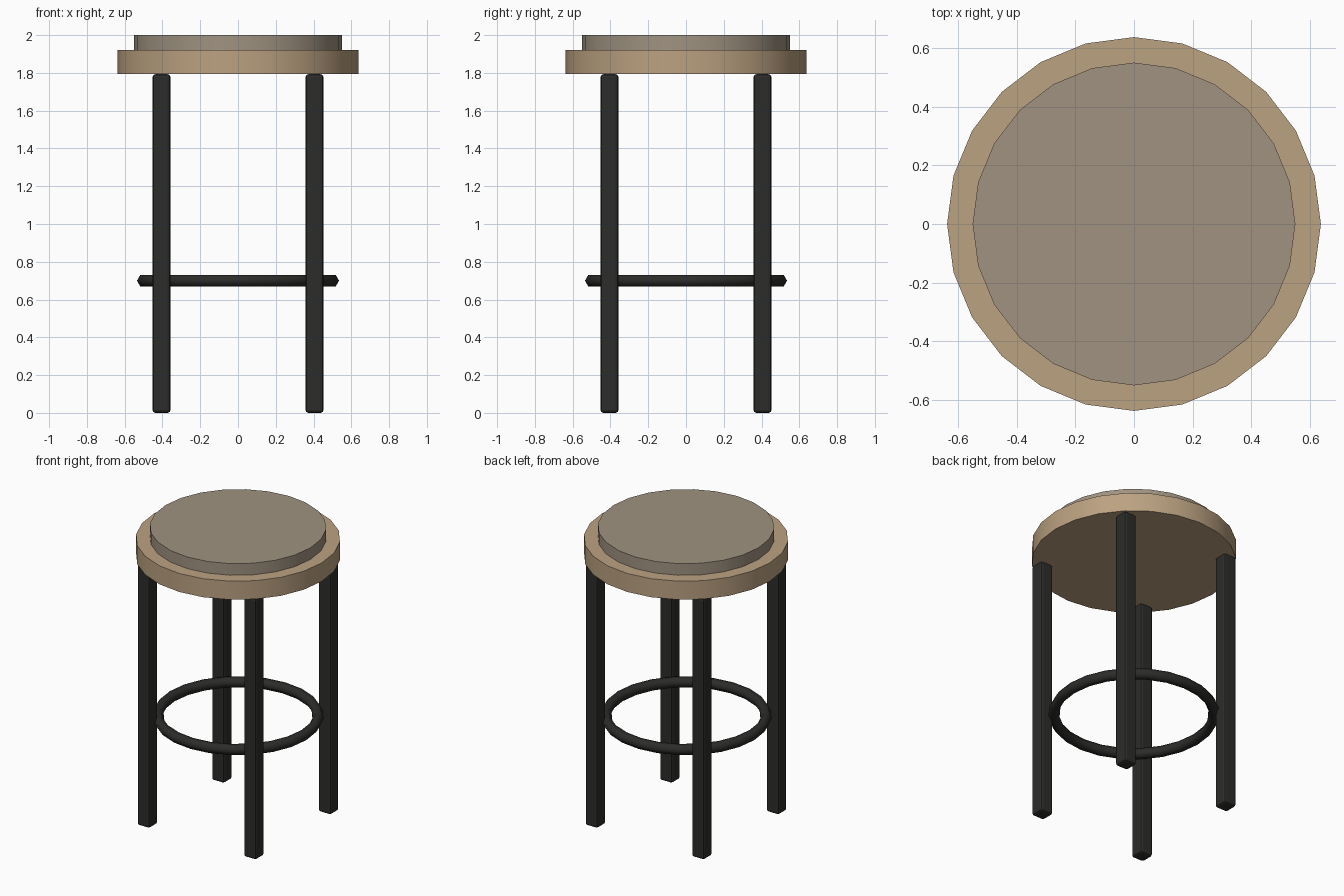
import bpy

if "Cube" in bpy.data.objects:
    bpy.data.objects.remove(bpy.data.objects["Cube"])


def material(name, rgb):
    mat = bpy.data.materials.new(name)
    mat.diffuse_color = (*rgb, 1)
    mat.use_nodes = True
    mat.node_tree.nodes["Principled BSDF"].inputs["Base Color"].default_value = mat.diffuse_color
    return mat


wood = material("light_wood", (0.50, 0.36, 0.22))
fabric = material("taupe_fabric", (0.35, 0.29, 0.22))
metal = material("black_metal", (0.025, 0.025, 0.023))


def finish(name, mat):
    obj = bpy.context.object
    obj.name = obj.data.name = name
    obj.data.materials.append(mat)
    return obj


def disc(name, radius, bottom, top, mat):
    bpy.ops.mesh.primitive_cylinder_add(vertices=24, radius=radius, depth=top - bottom,
                                        location=(0, 0, (top + bottom) / 2))
    finish(name, mat)
    bpy.ops.object.shade_smooth_by_angle()


# Round wooden seat with a thinner cushion on top
disc("seat", 0.637, 1.793, 1.92, wood)
disc("cushion", 0.55, 1.92, 2.0, fabric)

# Four square legs with softened edges
LEG_H, LEG_W, LEG_POS = 1.793, 0.095, 0.405
for end, sy in (("front", -1), ("back", 1)):
    for side, sx in (("left", -1), ("right", 1)):
        bpy.ops.mesh.primitive_cube_add(size=1, location=(sx * LEG_POS, sy * LEG_POS, LEG_H / 2))
        leg = finish(f"{end}_{side}_leg", metal)
        for v in leg.data.vertices:
            v.co.x *= LEG_W
            v.co.y *= LEG_W
            v.co.z *= LEG_H
        bevel = leg.modifiers.new("soft_edges", 'BEVEL')
        bevel.width = 0.015
        bevel.segments = 2

# Footrest ring with a six-sided section
bpy.ops.mesh.primitive_torus_add(major_radius=0.5, minor_radius=0.035,
                                 major_segments=24, minor_segments=6, location=(0, 0, 0.7))
finish("footrest_ring", metal)
bpy.ops.object.shade_smooth()
